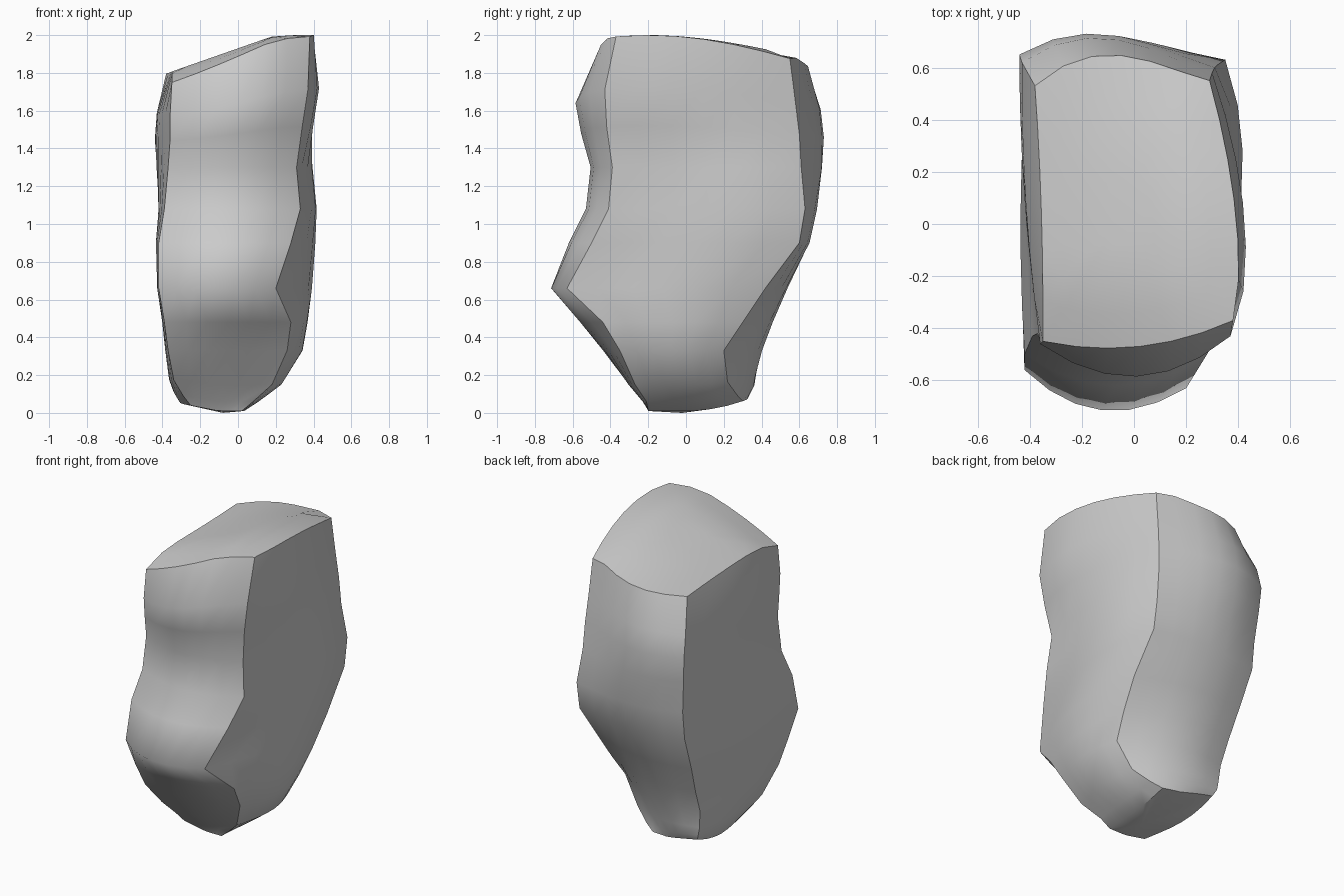
import bpy, bmesh, math
from mathutils import Vector

if "Cube" in bpy.data.objects:
    bpy.data.objects.remove(bpy.data.objects["Cube"])

# Cross-sections: level, four corners (front-left, front-right, back-right,
# back-left), then outward bulge of the front, right and back sides
SECTIONS = [
    (0.01, -.25, -.20, .02, -.20, .03, .30, -.32, .34, .00, .01, .01),
    (0.06, -.29, -.23, .08, -.21, .10, .27, -.34, .36, .01, .02, .03),
    (0.15, -.34, -.30, .18, -.27, .20, .22, -.35, .36, .02, .04, .06),
    (0.33, -.37, -.43, .26, -.35, .30, .20, -.36, .37, .04, .06, .10),
    (0.48, -.39, -.50, .28, -.44, .33, .30, -.37, .43, .09, .06, .08),
    (0.66, -.42, -.56, .20, -.63, .35, .42, -.39, .50, .12, .10, .07),
    (0.90, -.42, -.50, .28, -.50, .35, .60, -.41, .60, .12, .085, .055),
    (1.08, -.39, -.43, .33, -.41, .35, .63, -.41, .62, .11, .075, .07),
    (1.30, -.37, -.42, .31, -.39, .32, .61, -.43, .64, .10, .08, .095),
    (1.52, -.36, -.45, .34, -.42, .31, .60, -.44, .65, .12, .07, .10),
    (1.72, -.36, -.46, .37, -.43, .30, .58, -.43, .62, .14, .085, .11),
    (2.00, -.35, -.45, .38, -.37, .29, .55, -.38, .53, .06, .05, .11),
]
LEFT_BULGE = 0.02
SEG = 6
RIDGE = 0.66


def top_drop(x, y):
    """How far the sloping crown lies below z = 2."""
    k = min(1, max(0, (x + .38) / .76))
    return (.25 * (y + .2) ** 2 * k + .35 * max(0, .2 - x)
            + .3 * max(0, -.25 - y) * (1 - k))


def height(level, x, y):
    # Slope the crown and lift the back left of the underside
    lift = .6 * max(0, y) ** 2 + .2 * max(0, -.1 - x)
    return (level - top_drop(x, y) * max(0, (level - 1.3) / .7)
            + lift * max(0, 1 - level / .3))


def outline(row):
    level = row[0]
    corners = [Vector(row[i:i + 2]) for i in (1, 3, 5, 7)]
    bulges = list(row[9:]) + [LEFT_BULGE if level < 2 else -.01]
    # The bulges lean forward or back depending on the level
    if level > 1.4:
        skew = [1, .8, 1.3, 1]
    elif level > .8:
        skew = [1, 1.35, 1.2, 1]
    else:
        skew = [1, 1.1, 1.1, 1]
    pts = []
    for i in range(4):
        a, b = corners[i], corners[(i + 1) % 4]
        out = Vector((b.y - a.y, a.x - b.x)).normalized()
        for s in range(SEG):
            t = s / SEG
            u = t ** skew[i]
            p = a.lerp(b, t) + out * bulges[i] * 4 * u * (1 - u)
            pts.append((p.x, p.y, height(level, p.x, p.y)))
    return pts


bm = bmesh.new()


def bridge(lower, upper):
    n = len(lower)
    for i in range(n):
        j = (i + 1) % n
        bm.faces.new((lower[i], lower[j], upper[j], upper[i]))


# Rock sides and rounded underside
rings = [[bm.verts.new(p) for p in outline(r)] for r in SECTIONS]
for lo, up in zip(rings, rings[1:]):
    bridge(lo, up)
base = bm.verts.new((-.08, -.02, 0))
for i, v in enumerate(rings[0]):
    bm.faces.new((base, rings[0][(i + 1) % len(rings[0])], v))

# Sloping crown
rim = rings[-1]
cx, cy = -.03, .05
prev = rim
for s in (.75, .5, .25):
    ring = []
    for v in rim:
        x, y = cx + (v.co.x - cx) * s, cy + (v.co.y - cy) * s
        ring.append(bm.verts.new((x, y, height(2, x, y))))
    bridge(prev, ring)
    prev = ring
bm.faces.new(prev)
bmesh.ops.recalc_face_normals(bm, faces=bm.faces)

mesh = bpy.data.meshes.new("rock")
bm.to_mesh(mesh)
bm.free()
rock = bpy.data.objects.new("rock", mesh)
bpy.context.collection.objects.link(rock)
bpy.context.view_layer.objects.active = rock
rock.select_set(True)
bpy.ops.object.shade_smooth_by_angle(angle=math.radians(35))

# Soft front ridge
for e in mesh.edges:
    if all(abs(mesh.vertices[i].co.z - RIDGE) < 1e-3 for i in e.vertices):
        e.use_edge_sharp = False
